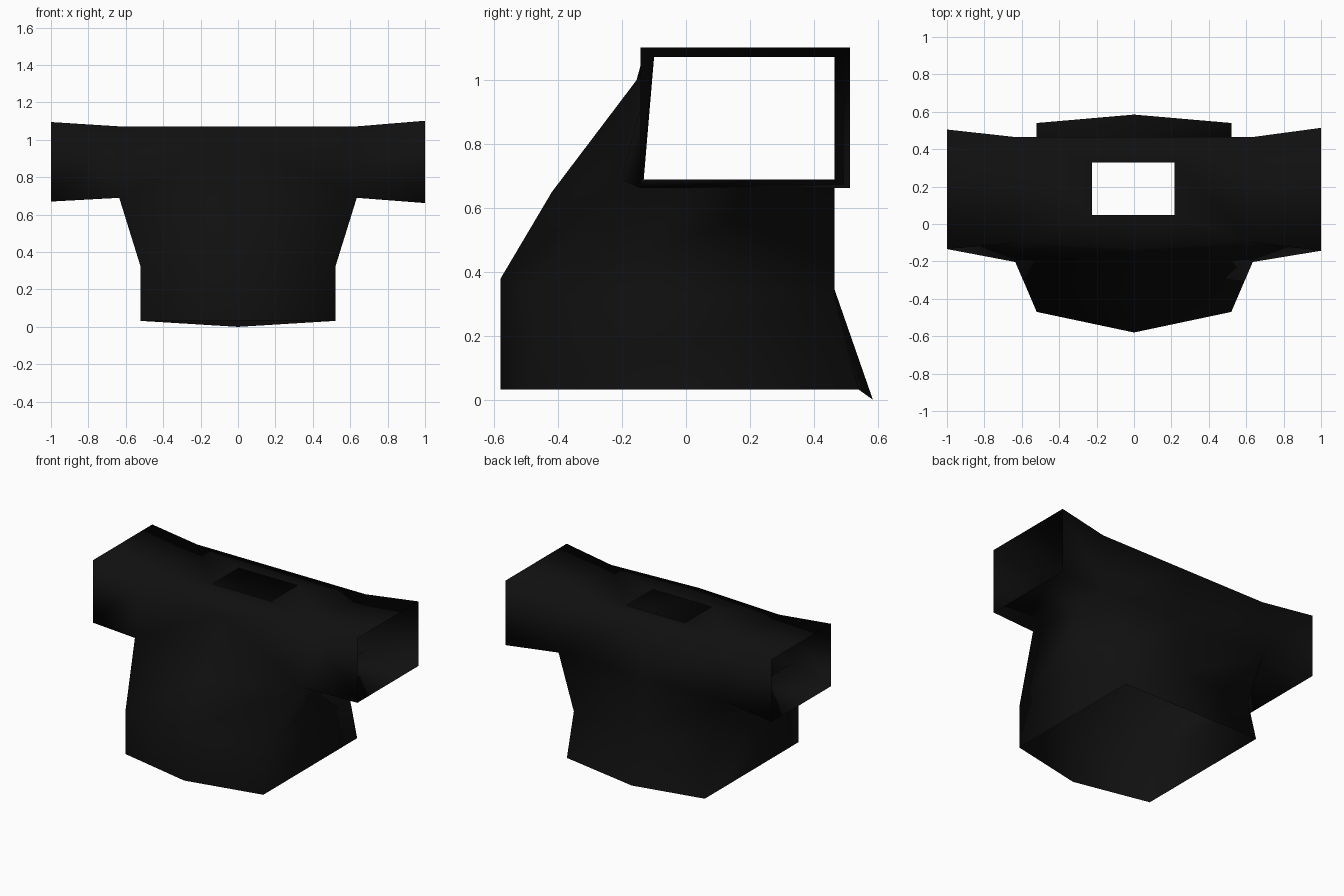
import bpy
import bmesh

cube = bpy.data.objects.get("Cube")
if cube:
    bpy.data.objects.remove(cube)

# One near-black cloth colour
cloth = bpy.data.materials.new("black_cloth")
cloth.use_nodes = True
colour = (0.005, 0.005, 0.005, 1)
cloth.diffuse_color = colour
cloth.node_tree.nodes["Principled BSDF"].inputs["Base Color"].default_value = colour

bm = bmesh.new()


def bridge(a, b, closed=True):
    """Join two equal rows of vertices with quads."""
    n = len(a)
    for i in range(n if closed else n - 1):
        j = (i + 1) % n
        bm.faces.new((a[i], a[j], b[j], b[i]))


def ring(half, front, front_mid, back, back_mid, z_side, z_front, z_back):
    """Torso loop: front right, middle, left, then back left, middle, right."""
    pts = [(-half, front, z_side), (0, front_mid, z_front), (half, front, z_side),
           (half, back, z_side), (0, back_mid, z_back), (-half, back, z_side)]
    return [bm.verts.new(p) for p in pts]


# Torso: hem, waist and chest loops
hem = ring(0.52, -0.47, -0.58, 0.54, 0.585, 0.032, 0.032, 0.0)
waist = ring(0.52, -0.47, -0.58, 0.465, 0.465, 0.32, 0.38, 0.345)
chest = ring(0.635, -0.203, -0.42, 0.465, 0.465, 0.69, 0.65, 0.69)
shoulder = ring(0.635, -0.10, -0.135, 0.465, 0.465, 1.072, 1.072, 1.072)
bridge(hem, waist)
bridge(waist, chest)

# Upper front with a fold below the neckline, and upper back
fold = bm.verts.new((0, -0.155, 1.0))
for side in (0, 2):
    bm.faces.new((chest[side], chest[1], fold))
    bm.faces.new((chest[side], fold, shoulder[side]))
    bm.faces.new((shoulder[side], fold, shoulder[1]))
bridge(chest[3:], shoulder[3:], closed=False)

# Flat shoulder top around the square neck opening
neck = [bm.verts.new((x, y, 1.072)) for x, y in
        ((-0.225, 0.047), (0, 0.047), (0.217, 0.047),
         (0.217, 0.33), (0, 0.33), (-0.225, 0.33))]
bridge(shoulder, neck)

# Open flared sleeves
for end, f, b, cuff_x, front, back, low, high in (
        (2, 2, 3, 1.0, -0.143, 0.514, 0.662, 1.102),
        (0, 0, 5, -1.0, -0.134, 0.505, 0.67, 1.095)):
    armhole = [shoulder[f], chest[f], chest[b], shoulder[b]]
    cuff = [bm.verts.new((cuff_x, y, z)) for y, z in
            ((front, high), (front, low), (back, low), (back, high))]
    for i in range(4):
        j = (i + 1) % 4
        bm.faces.new((armhole[i], armhole[j], cuff[j]))
        bm.faces.new((armhole[i], cuff[j], cuff[i]))

bmesh.ops.recalc_face_normals(bm, faces=bm.faces)
# Keep the outside of the cloth facing outwards
bm.normal_update()
top = max(bm.faces, key=lambda face: abs(face.normal.z) * face.calc_center_median().z)
if top.normal.z < 0:
    bmesh.ops.reverse_faces(bm, faces=bm.faces)
for face in bm.faces:
    face.smooth = True

mesh = bpy.data.meshes.new("shirt")
bm.to_mesh(mesh)
bm.free()
mesh.materials.append(cloth)
shirt = bpy.data.objects.new("shirt", mesh)
bpy.context.collection.objects.link(shirt)
